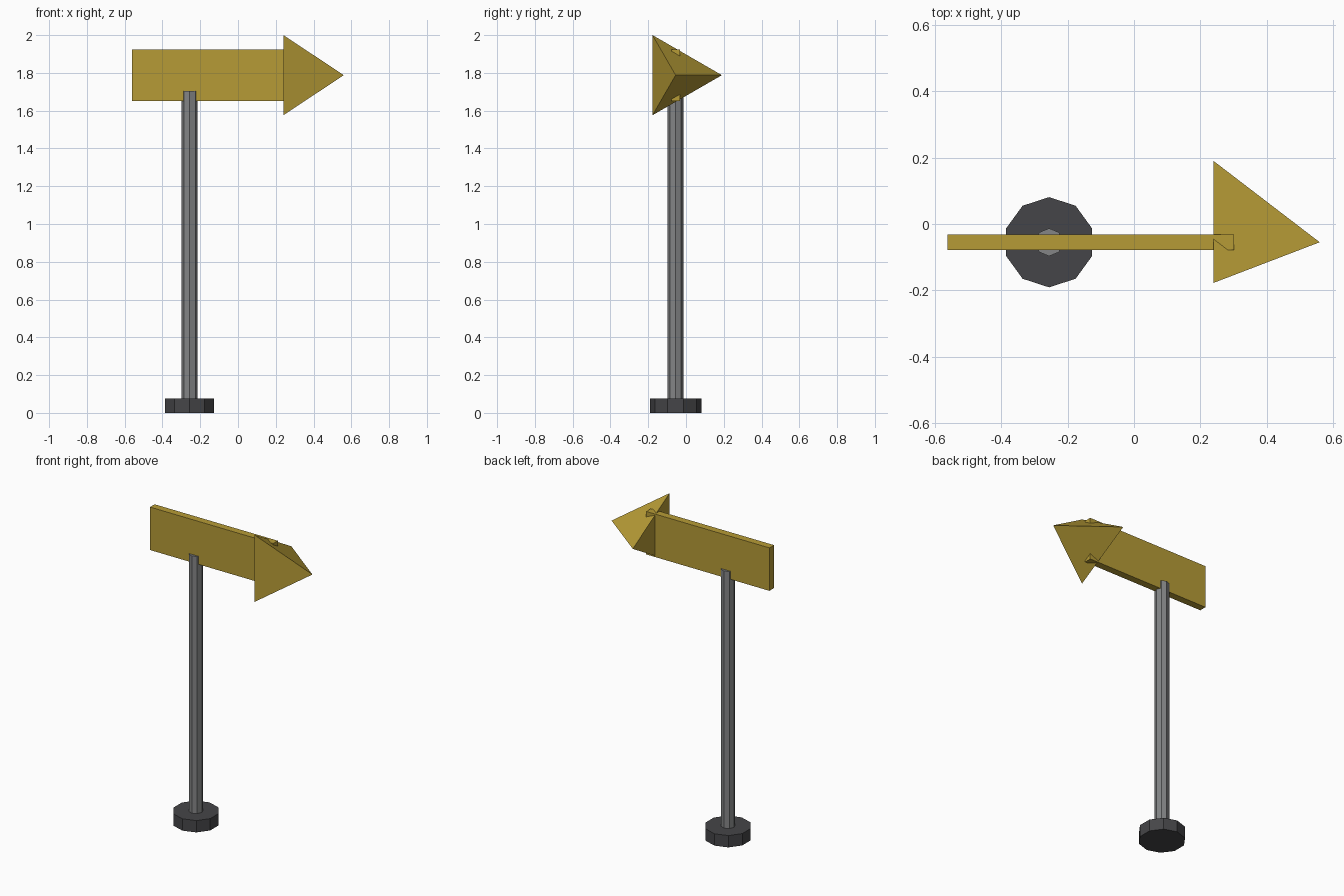
import bpy
from math import pi

if "Cube" in bpy.data.objects:
    bpy.data.objects.remove(bpy.data.objects["Cube"])

CX, CY = -0.256, -0.055   # post axis
ZC = 1.788                # sign centre height


def material(name, rgb):
    m = bpy.data.materials.new(name)
    m.diffuse_color = (*rgb, 1.0)
    m.use_nodes = True
    m.node_tree.nodes["Principled BSDF"].inputs["Base Color"].default_value = m.diffuse_color
    return m


def finish(name, mat):
    ob = bpy.context.object
    ob.name = name
    ob.data.materials.append(mat)
    return ob


def cone(name, sides, r1, r2, depth, loc, mat, rot=(0, 0, 0)):
    bpy.ops.mesh.primitive_cone_add(vertices=sides, radius1=r1, radius2=r2,
                                    depth=depth, location=loc, rotation=rot)
    return finish(name, mat)


yellow = material("sign_yellow", (0.47, 0.33, 0.037))
steel = material("post_grey", (0.23, 0.235, 0.24))
dark = material("base_dark", (0.06, 0.06, 0.065))

# Ten-sided foot
cone("base", 10, 0.136, 0.136, 0.075, (CX, CY, 0.0375), dark)

# Eight-sided post, ending inside the board
z0, z1 = 0.04, 1.703
cone("post", 8, 0.042, 0.042, z1 - z0, (CX, CY, (z0 + z1) / 2), steel)

# Flat sign board, its end buried in the arrowhead
x0, x1 = -0.562, 0.301
bpy.ops.mesh.primitive_cube_add(size=1, location=((x0 + x1) / 2, CY, ZC))
board = finish("sign_board", yellow)
board.scale = (x1 - x0, 0.046, 0.272)

# Three-sided arrowhead pointing along +x
x0, x1 = 0.24, 0.56
cone("arrowhead", 3, 0.245, 0, x1 - x0, ((x0 + x1) / 2, CY, ZC), yellow,
     (0, pi / 2, 0))
